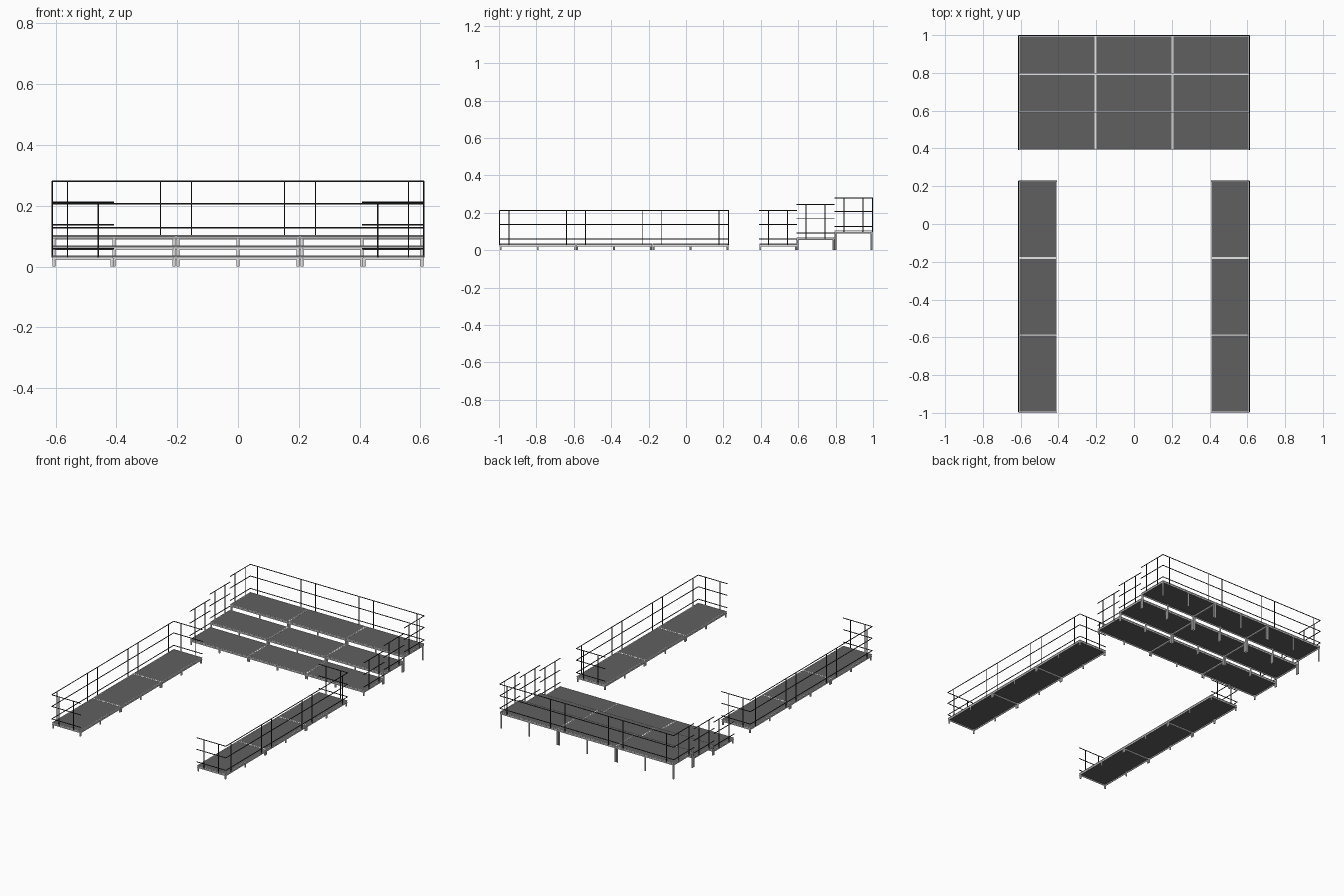
import bpy, bmesh
from mathutils import Vector

cube = bpy.data.objects.get("Cube")
if cube:
    bpy.data.objects.remove(cube)

LEN, WID = 0.408, 0.2035        # deck pitch
GAP = 0.0007                    # gap around each deck
RIM = 0.0042                    # frame width seen from above
THICK = 0.015                   # frame height
RAIL_R = 0.0024
RAIL_HEIGHTS = (0.023, 0.102, 0.176)
POST_INSET = 0.051


def material(name, rgb):
    m = bpy.data.materials.new(name)
    m.use_nodes = True
    m.diffuse_color = (*rgb, 1)
    m.node_tree.nodes["Principled BSDF"].inputs["Base Color"].default_value = (*rgb, 1)
    return m


DECK = material("dark grey deck", (0.118, 0.118, 0.118))
METAL = material("light aluminium", (0.8, 0.8, 0.8))
BLACK = material("black rail", (0.028, 0.028, 0.03))


def make_mesh(name, bm, mat):
    bmesh.ops.recalc_face_normals(bm, faces=bm.faces)
    me = bpy.data.meshes.new(name)
    bm.to_mesh(me)
    bm.free()
    me.materials.append(mat)
    return me


def place(name, me, loc=(0, 0, 0), turned=False):
    ob = bpy.data.objects.new(name, me)
    ob.location = loc
    if turned:
        ob.rotation_euler.z = 1.5707963
    bpy.context.collection.objects.link(ob)


def add_tube(bm, a, b, r=RAIL_R):
    a, b = Vector(a), Vector(b)
    d = b - a
    mat = d.to_track_quat("Z", "Y").to_matrix().to_4x4()
    mat.translation = (a + b) / 2
    bmesh.ops.create_cone(bm, cap_ends=True, segments=10, radius1=r, radius2=r,
                          depth=d.length, matrix=mat)
    for f in bm.faces:
        f.smooth = len(f.verts) == 4


HX, HY = LEN / 2 - GAP, WID / 2 - GAP


def frame_mesh():
    """Channel profile swept round the deck, with its top at z = 0."""
    profile = [(0, 0), (0, -0.003), (0.0015, -0.0045), (0.0015, 0.0045 - THICK),
               (0, 0.003 - THICK), (0, -THICK), (RIM, -THICK), (RIM, 0)]
    bm = bmesh.new()
    rings = [[bm.verts.new((sx * (HX - o), sy * (HY - o), z))
              for sx, sy in ((-1, -1), (1, -1), (1, 1), (-1, 1))] for o, z in profile]
    for i, ring in enumerate(rings):
        nxt = rings[(i + 1) % len(rings)]
        for k in range(4):
            j = (k + 1) % 4
            bm.faces.new((ring[k], ring[j], nxt[j], nxt[k]))
    return make_mesh("frame", bm, METAL)


def board_mesh():
    bm = bmesh.new()
    verts = bmesh.ops.create_cube(bm, size=1)["verts"]
    bmesh.ops.scale(bm, vec=(2 * (HX - RIM), 2 * (HY - RIM), 0.008), verts=verts)
    bmesh.ops.translate(bm, vec=(0, 0, -0.0043), verts=verts)
    return make_mesh("board", bm, DECK)


def legs_mesh(top):
    """Round legs at the corners and the middle of each long side."""
    bm = bmesh.new()
    inset = 0.0055
    for x in (inset - HX, 0, HX - inset):
        for y in (inset - HY, HY - inset):
            add_tube(bm, (x, y, -top), (x, y, -0.008), 0.005)
    return make_mesh("legs", bm, METAL)


def railing_mesh(length):
    """Three rails on two posts along x, relative to the deck top."""
    bm = bmesh.new()
    half = length / 2
    for z in RAIL_HEIGHTS:
        add_tube(bm, (-half, 0, z), (half, 0, z))
    for x in (POST_INSET - half, half - POST_INSET):
        add_tube(bm, (x, 0, -0.007), (x, 0, RAIL_HEIGHTS[-1]))
    return make_mesh("railing", bm, BLACK)


frame, board = frame_mesh(), board_mesh()
long_rail, short_rail = railing_mesh(LEN), railing_mesh(WID)
leg_sets = {}


def deck(name, x, y, top, turned=False):
    if top not in leg_sets:
        leg_sets[top] = legs_mesh(top)
    for part, me in (("frame", frame), ("board", board), ("legs", leg_sets[top])):
        place(f"{name}_{part}", me, (x, y, top), turned)


EDGE = 1.5 * LEN                # outer edge in x
LOW, MID, HIGH = 0.036, 0.069, 0.104

# Three stepped rows at the back, the lowest tucked slightly under the next
BACK_END = 0.9975
for r, (top, tuck) in enumerate(((LOW, 0.004), (MID, 0), (HIGH, 0))):
    y = BACK_END - WID * (2.5 - r) + tuck
    for c in (-1, 0, 1):
        deck(f"back_row_{r + 1}", c * LEN, y, top)
    for s in (-1, 1):
        place("row_side_railing", short_rail, (s * EDGE, y, top), True)
for c in (-1, 0, 1):
    place("back_railing", long_rail, (c * LEN, BACK_END, HIGH))

# Two side walkways, railed on the outside and at both ends
FRONT = -0.9965
for s in (-1, 1):
    side = "left" if s > 0 else "right"
    x = s * (EDGE - WID / 2)
    for i in range(3):
        y = FRONT + LEN * (i + 0.5)
        deck(f"{side}_walkway", x, y, LOW, True)
        place(f"{side}_walkway_railing", long_rail, (s * EDGE, y, LOW), True)
    for y in (FRONT, FRONT + 3 * LEN):
        place(f"{side}_walkway_end_railing", short_rail, (x, y, LOW))
